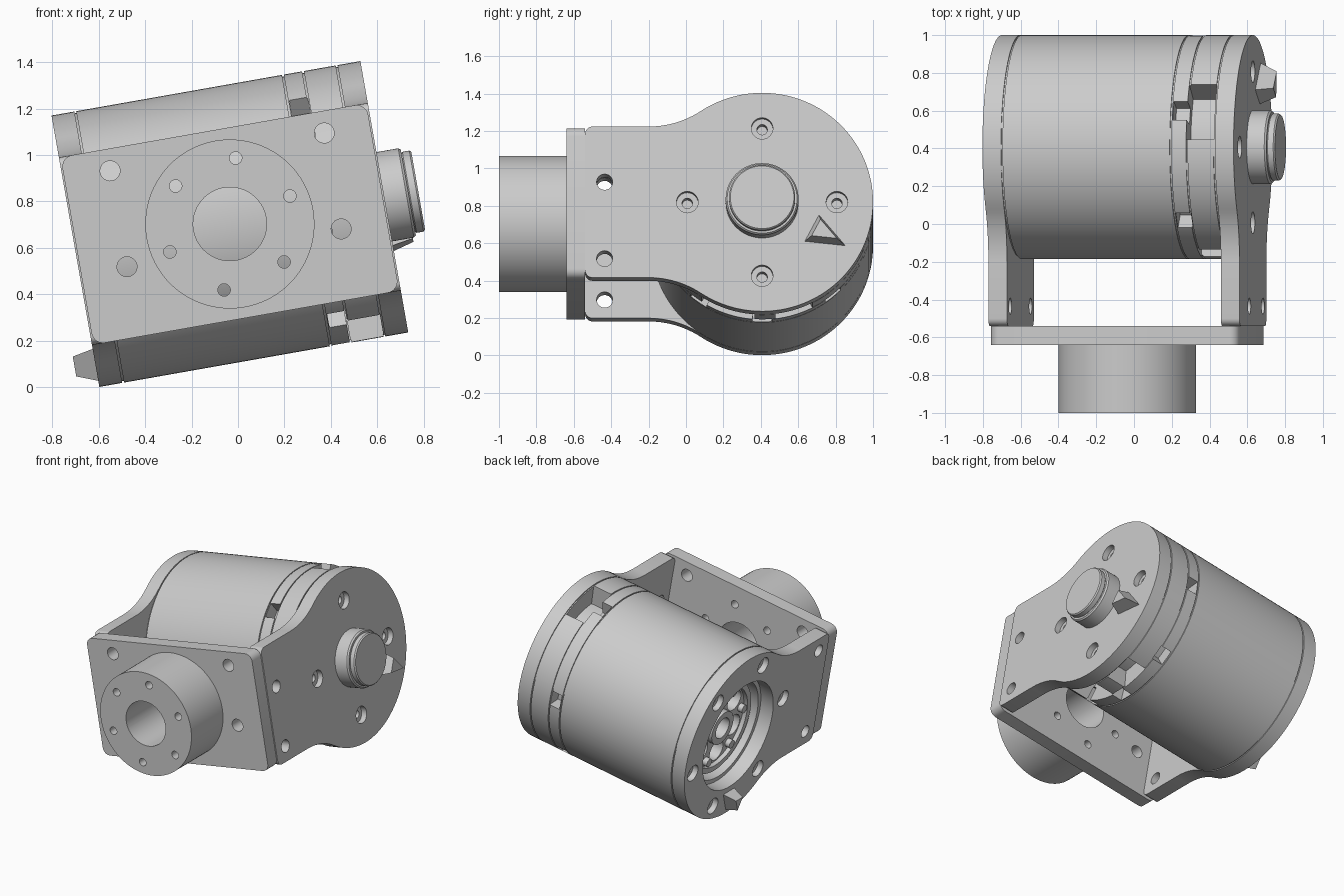
import bpy, bmesh
from math import sin, cos, radians, pi, atan2
from mathutils import Matrix, Vector

cube = bpy.data.objects.get("Cube")
if cube:
    bpy.data.objects.remove(cube, do_unlink=True)

# One plain grey metal
grey = bpy.data.materials.new("grey_metal")
grey.use_nodes = True
tone = (0.6, 0.6, 0.6, 1)
grey.diffuse_color = tone
grey.node_tree.nodes["Principled BSDF"].inputs["Base Color"].default_value = tone

# Whole joint is tilted ten degrees about y; local x is the motor axis
TILT = Matrix.Translation((-0.035, 0, 0.703)) @ Matrix.Rotation(radians(-10), 4, 'Y')
AXIS_Y, R, END, INNER = 0.407, 0.593, 0.675, 0.575
HALF_H, BACK, FRONT = 0.41, -0.54, -0.64


def lathe(bm, profile, at=(0, 0), axis='X', n=32):
    """Revolve (position, radius) pairs round x through (y, z), or round y through (x, z)."""
    rings = []
    for p, r in profile:
        ring = []
        for i in range(n):
            a = 2 * pi * i / n
            s, c = r * sin(a), r * cos(a)
            co = (p, at[0] + s, at[1] + c) if axis == 'X' else (at[0] + s, p, at[1] + c)
            ring.append(bm.verts.new(co))
        rings.append(ring)
    for a, b in zip(rings, rings[1:]):
        for i in range(n):
            j = (i + 1) % n
            bm.faces.new((a[i], a[j], b[j], b[i]))
    bm.faces.new(rings[0])
    bm.faces.new(rings[-1])


def prism(bm, points, p0, p1, axis='X', top_scale=1.0):
    """Extrude an outline along x (outline in y, z) or y (outline in x, z)."""
    mid = sum((Vector(q) for q in points), Vector((0, 0))) / len(points)

    def place(q, p):
        return (p, q[0], q[1]) if axis == 'X' else (q[0], p, q[1])
    a = [bm.verts.new(place(q, p0)) for q in points]
    b = [bm.verts.new(place(mid + (Vector(q) - mid) * top_scale, p1)) for q in points]
    bm.faces.new(a)
    bm.faces.new(b)
    for i in range(len(a)):
        j = (i + 1) % len(a)
        bm.faces.new((a[i], a[j], b[j], b[i]))


def arc(cx, cz, r, a0, a1, n):
    return [(cx + r * cos(a0 + (a1 - a0) * i / n), cz + r * sin(a0 + (a1 - a0) * i / n))
            for i in range(n + 1)]


def polar(r, deg):
    """Point in the end face, angle from +y towards up."""
    return AXIS_Y + r * cos(radians(deg)), r * sin(radians(deg))


def sector(bm, deg0, deg1, r0, r1, x0, x1):
    """Curved block round the motor axis."""
    a0, a1 = radians(deg0), radians(deg1)
    prism(bm, arc(AXIS_Y, 0, r0, a0, a1, 8) + arc(AXIS_Y, 0, r1, a1, a0, 8), x0, x1)


def make(name, bm):
    bmesh.ops.recalc_face_normals(bm, faces=bm.faces)
    mesh = bpy.data.meshes.new(name)
    bm.to_mesh(mesh)
    bm.free()
    mesh.materials.append(grey)
    ob = bpy.data.objects.new(name, mesh)
    bpy.context.collection.objects.link(ob)
    ob.matrix_world = TILT
    return ob


def finish(ob, cutter_bm=None):
    """Cut the openings, then smooth the round faces."""
    bpy.ops.object.select_all(action='DESELECT')
    ob.select_set(True)
    bpy.context.view_layer.objects.active = ob
    if cutter_bm:
        cutter = make("cutter", cutter_bm)
        cutter.hide_render = True
        mod = ob.modifiers.new("cut", 'BOOLEAN')
        mod.operation, mod.solver, mod.use_self = 'DIFFERENCE', 'EXACT', True
        mod.object = cutter
        bpy.ops.object.modifier_apply(modifier=mod.name)
        bpy.data.objects.remove(cutter, do_unlink=True)
    bpy.ops.object.shade_smooth_by_angle(angle=radians(25))


# Arm outline: square foot, concave neck, round head
NECK_R = 0.505
neck_y, neck_z = -0.2, HALF_H + NECK_R
join = atan2(neck_z, neck_y - AXIS_Y)
upper = arc(BACK + 0.04, HALF_H - 0.04, 0.04, pi, pi / 2, 5)
upper += arc(neck_y, neck_z, NECK_R, -pi / 2, join - pi, 12)
upper += arc(AXIS_Y, 0, R, join, 0, 40)[1:]
outline = upper + [(y, -z) for y, z in reversed(upper[:-1])]


def side_arm(name, side, foot_holes, screws, screw_r, bore):
    bm = bmesh.new()
    prism(bm, outline, side * INNER, side * END)
    cut = bmesh.new()
    far, face = side * (INNER - 0.05), side * (END + 0.05)
    for z in foot_holes:
        lathe(cut, [(far, 0.043), (face, 0.043)], (-0.435, z), n=24)
    step = side * (END - 0.04)
    for deg in screws:
        lathe(cut, [(far, 0.028), (step, 0.028), (step, 0.058), (face, 0.058)],
              polar(screw_r, deg), n=24)
    if bore:
        lathe(cut, [(far, bore), (face, bore)], (AXIS_Y, 0), n=64)
    finish(make(name, bm), cut)


side_arm("left_arm", 1, (0.109, -0.307), range(0, 360, 90), 0.4, 0)
side_arm("right_arm", -1, (0.31, -0.31), range(50, 410, 60), 0.5, 0.39)

# Front plate with rounded corners, and the round boss
boss_holes = [(0.285 * cos(radians(a)), 0.285 * sin(radians(a))) for a in range(15, 375, 60)]


def front_cutter():
    cut = bmesh.new()
    lathe(cut, [(-1.1, 0.158), (-0.4, 0.158)], axis='Y', n=64)
    for p in boss_holes:
        lathe(cut, [(-1.1, 0.027), (-0.4, 0.027)], p, 'Y', 20)
    for x in (-0.468, 0.468):
        for z in (0.315, -0.104):
            lathe(cut, [(-0.75, 0.043), (-0.4, 0.043)], (x, z), 'Y', 24)
    return cut


bm = bmesh.new()
corner, w = 0.05, 0.668
plate = []
for k, (sx, sz) in enumerate(((1, 1), (-1, 1), (-1, -1), (1, -1))):
    plate += arc(sx * (w - corner), sz * (HALF_H - corner), corner, k * pi / 2, (k + 1) * pi / 2, 6)
prism(bm, plate, FRONT, BACK, 'Y')
finish(make("front_plate", bm), front_cutter())

bm = bmesh.new()
lathe(bm, [(-1, 0.364), (FRONT, 0.364)], axis='Y', n=80)
finish(make("front_boss", bm), front_cutter())

# Motor housing with seam grooves and an open recess on the right
profile = [(-0.42, 0.36), (-INNER, 0.36), (-INNER, 0.585), (-0.567, 0.585), (-0.567, R)]
for seam in (0.336, 0.424):
    profile += [(seam - 0.004, R), (seam - 0.004, 0.585), (seam + 0.004, 0.585), (seam + 0.004, R)]
profile += [(0.567, R), (0.567, 0.585), (INNER, 0.585)]
bm = bmesh.new()
lathe(bm, profile, (AXIS_Y, 0), n=128)
cut = bmesh.new()
for a, b in ((56, 86), (-123, -94), (-83, -63), (156, 168)):
    sector(cut, a, b, 0.45, 0.65, 0.42, 0.568)
for mid in (131, 71, 2, -50, -90, -125, -165):
    sector(cut, mid - 5, mid + 5, 0.5, 0.65, 0.345, 0.424)
finish(make("motor_housing", bm), cut)

# Spoked rotor seen inside the recess
bm = bmesh.new()
lathe(bm, [(-0.42, 0.33), (-0.54, 0.33), (-0.54, 0.29), (-0.51, 0.29), (-0.51, 0.12),
           (-0.55, 0.12), (-0.55, 0.075), (-0.44, 0.075)], (AXIS_Y, 0), n=64)
cut = bmesh.new()
for deg in range(20, 380, 60):
    lathe(cut, [(-0.6, 0.075), (-0.435, 0.075)], polar(0.205, deg), n=24)
finish(make("rotor", bm), cut)
bm = bmesh.new()
for deg in range(50, 410, 60):
    lathe(bm, [(-0.5, 0.03), (-0.545, 0.03)], polar(0.25, deg), n=16)
finish(make("rotor_screws", bm))

# Stepped shaft cap on the left
bm = bmesh.new()
lathe(bm, [(0.66, 0.195), (0.77, 0.195), (0.78, 0.187), (0.78, 0.172), (0.785, 0.177),
           (0.815, 0.177), (0.823, 0.17)], (AXIS_Y, 0), n=64)
finish(make("shaft_cap", bm))


# Raised triangular pointers, one on each end face
def pointer(name, side, deg, r0, r1, width):
    spread = width / r0 * 180 / pi / 2
    bm = bmesh.new()
    prism(bm, [polar(r0, deg - spread), polar(r1, deg), polar(r0, deg + spread)],
          side * (END - 0.01), side * 0.765, top_scale=0.6)
    finish(make(name, bm))


pointer("left_pointer", 1, -28, 0.31, 0.51, 0.17)
pointer("right_pointer", -1, -90, 0.43, 0.57, 0.13)
